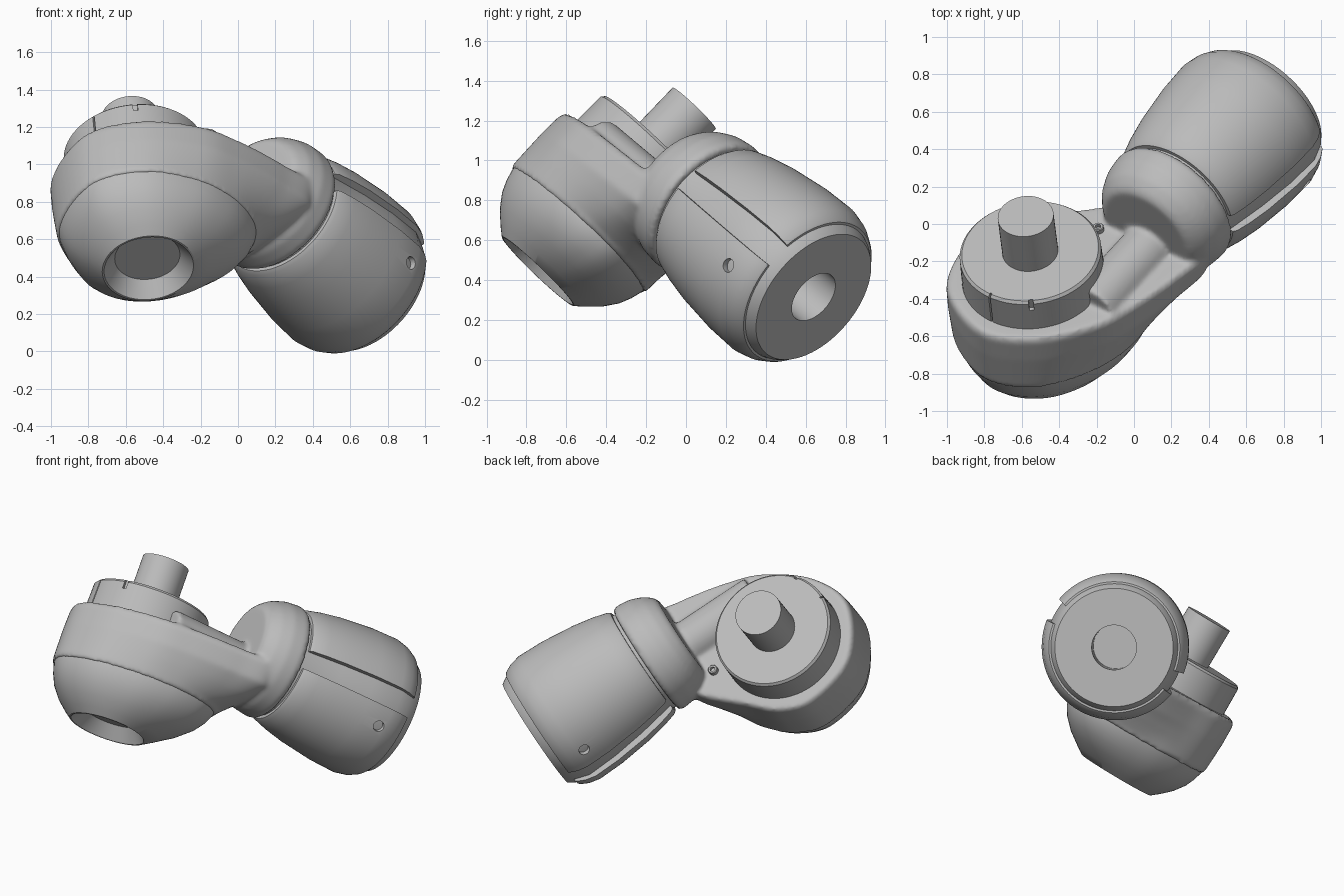
import bpy, bmesh, math
from mathutils import Matrix, Vector

cube = bpy.data.objects.get("Cube")
if cube:
    bpy.data.objects.remove(cube)

mat = bpy.data.materials.new("satin_grey")
mat.use_nodes = True
GREY = (0.5, 0.5, 0.5, 1)
mat.diffuse_color = GREY
mat.node_tree.nodes["Principled BSDF"].inputs["Base Color"].default_value = GREY

# Two perpendicular axes: the spigot axis and the barrel axis
a = Vector((-0.09, 0.69, 0.72)).normalized()
c = a.cross(Vector((0.58, 0.61, -0.54))).normalized()
b = c.cross(a)


def frame(x, y, z, origin):
    m = Matrix((x, y, z)).transposed().to_4x4()
    m.translation = origin
    return m


HEAD = frame(b, c, a, Vector((-0.555, -0.145, 1.067)))
BARREL = frame(c, a, b, Vector((0.70, 0.64, 0.315)))


def finish(name, bm, m, angle=35):
    bmesh.ops.recalc_face_normals(bm, faces=bm.faces)
    me = bpy.data.meshes.new(name)
    bm.to_mesh(me)
    bm.free()
    me.transform(m)
    me.materials.append(mat)
    ob = bpy.data.objects.new(name, me)
    bpy.context.collection.objects.link(ob)
    activate(ob)
    bpy.ops.object.shade_smooth_by_angle(angle=math.radians(angle))
    return ob


def activate(ob):
    bpy.ops.object.select_all(action='DESELECT')
    ob.select_set(True)
    bpy.context.view_layer.objects.active = ob


def loft(name, rings, m, angle=35):
    """Skin a stack of closed rings and cap both ends."""
    bm = bmesh.new()
    vs = [[bm.verts.new(p) for p in r] for r in rings]
    n = len(vs[0])
    for lo, hi in zip(vs, vs[1:]):
        for i in range(n):
            j = (i + 1) % n
            bm.faces.new((lo[i], lo[j], hi[j], hi[i]))
    bm.faces.new(vs[0])
    bm.faces.new(vs[-1])
    return finish(name, bm, m, angle)


def circle(r, z, n=72):
    return [(r * math.cos(math.tau * i / n), r * math.sin(math.tau * i / n), z) for i in range(n)]


def lathe(name, profile, m, n=72):
    """Turned solid from (height, radius) pairs."""
    return loft(name, [circle(r, z, n) for z, r in profile], m)


def shell(name, section, start, end, m, n=48):
    """Closed section swept through part of a turn."""
    rings = []
    for i in range(n + 1):
        t = math.radians(start + (end - start) * i / n)
        rings.append([(r * math.cos(t), r * math.sin(t), z) for z, r in section])
    return loft(name, rings, m)


def cut(target, cutter):
    activate(target)
    mod = target.modifiers.new("cut", 'BOOLEAN')
    mod.object = cutter
    mod.solver = 'EXACT'
    bpy.ops.object.modifier_apply(modifier=mod.name)
    bpy.data.objects.remove(cutter)
    bpy.ops.object.shade_smooth_by_angle(angle=math.radians(35))


def smooth_loop(pts, steps=8):
    """Closed Catmull-Rom curve through the points."""
    out, n = [], len(pts)
    for i in range(n):
        p, q, r, s = (Vector(pts[(i + k) % n]) for k in (-1, 0, 1, 2))
        for k in range(steps):
            t = k / steps
            out.append(0.5 * (2 * q + (r - p) * t + (2 * p - 5 * q + 4 * r - s) * t * t
                              + (3 * q - p - 3 * r + s) * t ** 3))
    return out


# Teardrop outlines of the elbow: long at the top, rounder at the crease
upper = smooth_loop([(-0.48, 0.03), (-0.38, -0.27), (-0.13, -0.5), (0.1, -0.6), (0.42, -0.68),
                     (0.68, -0.7), (0.74, -0.4), (0.7, -0.15), (0.62, 0), (0.42, 0.22),
                     (0.25, 0.4), (0.03, 0.475), (-0.3, 0.37)])
lower = smooth_loop([(-0.48, 0.03), (-0.38, -0.26), (-0.13, -0.45), (0.12, -0.52), (0.34, -0.5),
                     (0.47, -0.42), (0.53, -0.31), (0.54, -0.15), (0.5, 0.03), (0.41, 0.22),
                     (0.25, 0.39), (0.03, 0.465), (-0.3, 0.36)])


def level(z, k, s=1):
    return [(*(u.lerp(l, k) * s), z) for u, l in zip(upper, lower)]


# Elbow body, collar and bridge are fused into one blended casting
elbow = loft("elbow_body", [level(-0.58, 1, 0.99), level(-0.56, 1), level(-0.45, 0.5),
                            level(-0.36, 0.15), level(-0.23, 0, 0.99), level(-0.2, 0, 0.96)], HEAD)
collar = lathe("collar", [(-1.1, 0.27), (-1.08, 0.3), (-1.03, 0.34), (-0.95, 0.372),
                          (-0.86, 0.382), (-0.83, 0.37)], BARREL)
bridge = lathe("bridge", [(-1.62, 0.15), (-1.0, 0.15)],
               BARREL @ Matrix.Translation((0, -0.13, 0)), 32)
activate(elbow)
collar.select_set(True)
bridge.select_set(True)
bpy.ops.object.join()
remesh = elbow.modifiers.new("fuse", 'REMESH')
remesh.mode = 'VOXEL'
remesh.voxel_size = 0.014
soften = elbow.modifiers.new("fillet", 'SMOOTH')
soften.factor = 0.5
soften.iterations = 8
for mod in ("fuse", "fillet"):
    bpy.ops.object.modifier_apply(modifier=mod)
bpy.ops.object.shade_smooth()

# Domed nose below the crease, with a dished end
rings = []
for z, k in ((-0.55, 0), (-0.58, 0.01), (-0.64, 0.09), (-0.7, 0.22), (-0.77, 0.47),
             (-0.83, 0.78), (-0.867, 1)):
    rings.append([(*(p * 0.975).lerp(p.normalized() * 0.25, k), z) for p in lower])
for r, z in ((0.24, -0.867), (0.175, -0.78)):
    rings.append([(*(p.normalized() * r), z) for p in lower])
loft("nose", rings, HEAD, 28)

# Cap with slots, and the spigot
cap = lathe("cap", [(-0.25, 0.385), (-0.015, 0.38), (0, 0.367)], HEAD)
for ang, depth, width in ((216, 0.06, 0.025), (180, 0.22, 0.01)):
    bm = bmesh.new()
    bmesh.ops.create_cube(bm, size=1, matrix=Matrix.Rotation(math.radians(ang), 4, 'Z')
                          @ Matrix.Translation((0.38, 0, 0)) @ Matrix.Diagonal((0.04, width, 2 * depth, 1)))
    cut(cap, finish("slot_cutter", bm, HEAD))
lathe("spigot", [(-0.05, 0.15), (0.27, 0.15)], HEAD, 48)

# Locking screw with a socket
lathe("locking_screw", [(-0.24, 0.03), (-0.175, 0.03), (-0.17, 0.026), (-0.17, 0.015), (-0.19, 0.015)],
      HEAD @ Matrix.Translation((0.46, -0.1, 0)), 24)

# Barrel core with a bored end
lathe("barrel_core", [(-0.95, 0.345), (-0.8, 0.345), (-0.57, 0.39), (-0.35, 0.42), (-0.15, 0.43),
                      (-0.07, 0.405), (-0.03, 0.39), (0, 0.37), (0, 0.14), (-0.25, 0.14)], BARREL)

# Two cover halves with screw holes
outer = [(-0.81, 0.365), (-0.79, 0.38), (-0.7, 0.405), (-0.57, 0.43), (-0.35, 0.455),
         (-0.18, 0.46), (-0.11, 0.445), (-0.06, 0.42), (-0.05, 0.41)]
section = outer + [(z, r - 0.05) for z, r in reversed(outer)]
for name, start, hole in (("upper_cover", 9.5, 26), ("lower_cover", 189.5, 206)):
    cover = shell(name, section, start, start + 161, BARREL)
    turn = Matrix.Rotation(math.radians(hole), 4, 'Z')
    place = BARREL @ turn @ Matrix.Translation((0.44, 0, -0.22)) @ Matrix.Rotation(math.pi / 2, 4, 'Y')
    cut(cover, lathe("hole_cutter", [(-0.1, 0.035), (0.1, 0.035)], place, 20))
